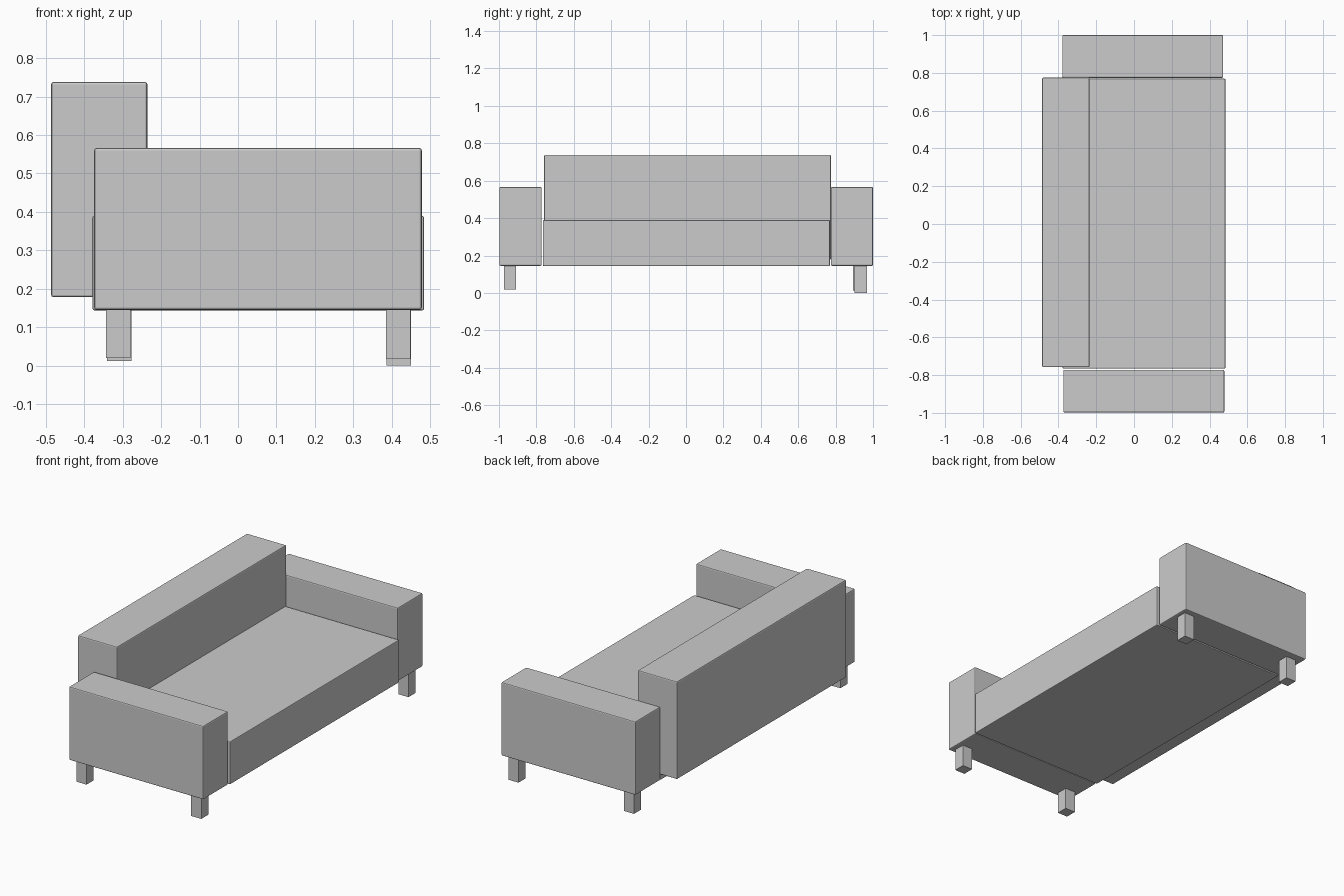
import bpy, bmesh
from mathutils import Vector

if "Cube" in bpy.data.objects:
    bpy.data.objects.remove(bpy.data.objects["Cube"])


def box(name, lo, hi, bevel=0.0):
    """Axis-aligned box between two corners, with optional softened edges."""
    lo, hi = Vector(lo), Vector(hi)
    bm = bmesh.new()
    bmesh.ops.create_cube(bm, size=1)
    for v in bm.verts:
        v.co = Vector((v.co[i] * (hi[i] - lo[i]) for i in range(3)))
    mesh = bpy.data.meshes.new(name)
    bm.to_mesh(mesh)
    bm.free()
    ob = bpy.data.objects.new(name, mesh)
    ob.location = (lo + hi) / 2
    bpy.context.collection.objects.link(ob)
    if bevel:
        mod = ob.modifiers.new("soft_edges", 'BEVEL')
        mod.width = bevel
        mod.segments = 2
    return ob


# Upholstered body
box("seat", (-0.378, -0.765, 0.144), (0.484, 0.769, 0.389), 0.004)
box("backrest", (-0.486, -0.758, 0.178), (-0.236, 0.775, 0.738), 0.006)

# Armrests
box("left_arm", (-0.374, -0.998, 0.145), (0.478, -0.772, 0.566), 0.006)
box("right_arm", (-0.379, 0.774, 0.145), (0.472, 1.0, 0.566), 0.006)

# Legs: x start, y start, foot height
legs = {
    "left_back_leg": (-0.343, -0.974, 0.020),
    "left_front_leg": (0.385, -0.974, 0.018),
    "right_back_leg": (-0.341, 0.893, 0.012),
    "right_front_leg": (0.386, 0.902, 0.0),
}
for name, (x, y, z) in legs.items():
    box(name, (x, y, z), (x + 0.064, y + 0.065, 0.155))
